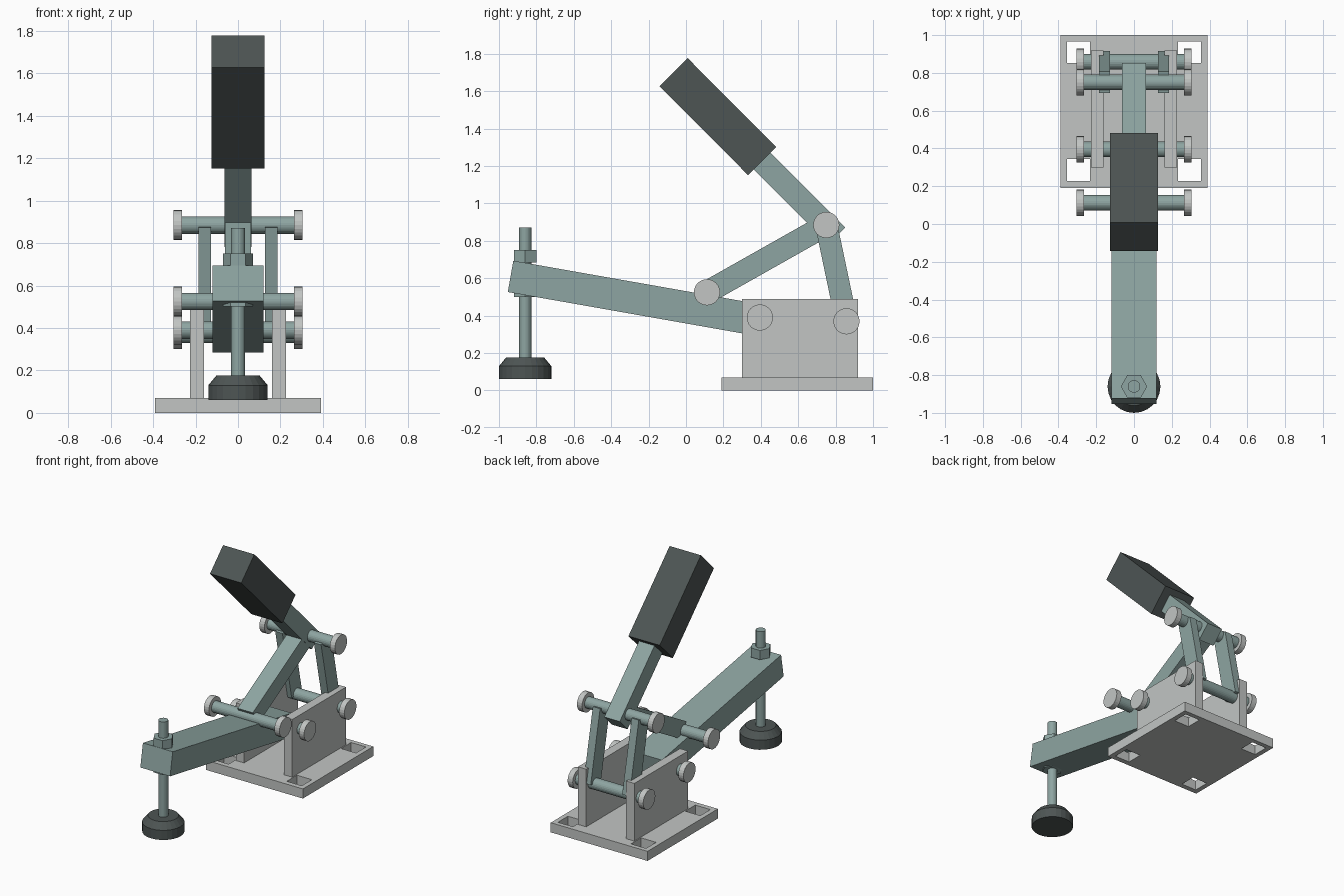
import bpy
import bmesh
import math
from mathutils import Matrix, Vector

cube = bpy.data.objects.get("Cube")
if cube:
    bpy.data.objects.remove(cube, do_unlink=True)


def material(name, rgb):
    m = bpy.data.materials.new(name)
    m.use_nodes = True
    m.diffuse_color = (*rgb, 1)
    m.node_tree.nodes["Principled BSDF"].inputs["Base Color"].default_value = (*rgb, 1)
    return m


GREY = material("light grey", (0.54, 0.56, 0.55))
TEAL = material("grey teal", (0.27, 0.375, 0.36))
DARK = material("dark rubber", (0.075, 0.09, 0.088))


def finish(name, bm, mat):
    bmesh.ops.recalc_face_normals(bm, faces=bm.faces)
    mesh = bpy.data.meshes.new(name)
    bm.to_mesh(mesh)
    bm.free()
    mesh.materials.append(mat)
    obj = bpy.data.objects.new(name, mesh)
    bpy.context.collection.objects.link(obj)
    return obj


def bar(name, start, end, width, thick, mat, x=0):
    """Square-ended bar between two (y, z) points."""
    a, b = Vector((x, *start)), Vector((x, *end))
    d = b - a
    bm = bmesh.new()
    bmesh.ops.create_cube(bm, size=1)
    bmesh.ops.scale(bm, vec=(width, d.length, thick), verts=bm.verts)
    turn = Matrix.Rotation(math.atan2(d.z, d.y), 4, "X")
    bm.transform(Matrix.Translation((a + b) / 2) @ turn)
    return finish(name, bm, mat)


def cylinder(name, centre, r1, r2, depth, mat, sides=24, along_x=False):
    bm = bmesh.new()
    bmesh.ops.create_cone(bm, cap_ends=True, segments=sides,
                          radius1=r1, radius2=r2, depth=depth)
    turn = Matrix.Rotation(math.pi / 2, 4, "Y") if along_x else Matrix()
    bm.transform(Matrix.Translation(centre) @ turn)
    return finish(name, bm, mat)


# Base plate: a grid with four mounting holes left out, then thickened
xs = [-0.39, -0.355, -0.234, 0.234, 0.355, 0.39]
ys = [0.19, 0.227, 0.343, 0.852, 0.967, 1.0]
bm = bmesh.new()
grid = [[bm.verts.new((x, y, 0)) for y in ys] for x in xs]
for i in range(5):
    for j in range(5):
        if not (i in (1, 3) and j in (1, 3)):
            bm.faces.new((grid[i][j], grid[i + 1][j],
                          grid[i + 1][j + 1], grid[i][j + 1]))
top = bmesh.ops.extrude_face_region(bm, geom=bm.faces[:])["geom"]
bmesh.ops.translate(bm, vec=(0, 0, 0.07),
                    verts=[v for v in top if isinstance(v, bmesh.types.BMVert)])
bmesh.ops.dissolve_limit(bm, angle_limit=0.01, verts=bm.verts, edges=bm.edges)
finish("base_plate", bm, GREY)

# Pivot centres as (y, z)
handle_pivot = (0.75, 0.885)
link_pivot = (0.112, 0.525)
arm_pivot = (0.395, 0.39)
rear_pivot = (0.858, 0.37)

# Paired side plates and rear struts
for side, s in (("left", 1), ("right", -1)):
    bar(side + "_side_plate", (0.3, 0.28), (0.919, 0.28), 0.066, 0.42, GREY, s * 0.194)
    bar(side + "_rear_strut", rear_pivot, handle_pivot, 0.058, 0.118, TEAL, s * 0.156)

# Pins with round heads
for name, (y, z) in (("handle", handle_pivot), ("link", link_pivot),
                     ("arm", arm_pivot), ("rear", rear_pivot)):
    cylinder(name + "_pin", (0, y, z), 0.041, 0.041, 0.54, TEAL, along_x=True)
    for side, s in (("left", 1), ("right", -1)):
        cylinder(f"{name}_pin_{side}_head", (s * 0.284, y, z), 0.07, 0.07, 0.041,
                 GREY, along_x=True)

# Clamp arm, connecting link, handle and grip
bar("clamp_arm", (-0.938, 0.61), (0.434, 0.368), 0.24, 0.17, TEAL)
bar("connecting_link", link_pivot, handle_pivot, 0.124, 0.122, TEAL)
bar("handle_bar", (0.807, 0.826), (0.35, 1.283), 0.125, 0.127, TEAL)
bar("handle_grip", (0.407, 1.227), (-0.067, 1.702), 0.252, 0.213, DARK)

# Spindle with its nuts and rubber foot
sy = -0.86
cylinder("spindle", (0, sy, 0.52), 0.033, 0.033, 0.7, TEAL)
for name, z in (("upper_nut", 0.717), ("lower_nut", 0.535)):
    nut = cylinder(name, (0, 0, 0), 0.07, 0.07, 0.068, TEAL, sides=6)
    # corners of the hexagon point sideways
    nut.data.transform(Matrix.Translation((0, sy, z)) @ Matrix.Rotation(math.pi / 6, 4, "Z"))
cylinder("foot_pad", (0, sy, 0.095), 0.14, 0.14, 0.07, DARK)
cylinder("foot_shoulder", (0, sy, 0.153), 0.14, 0.102, 0.046, DARK)
